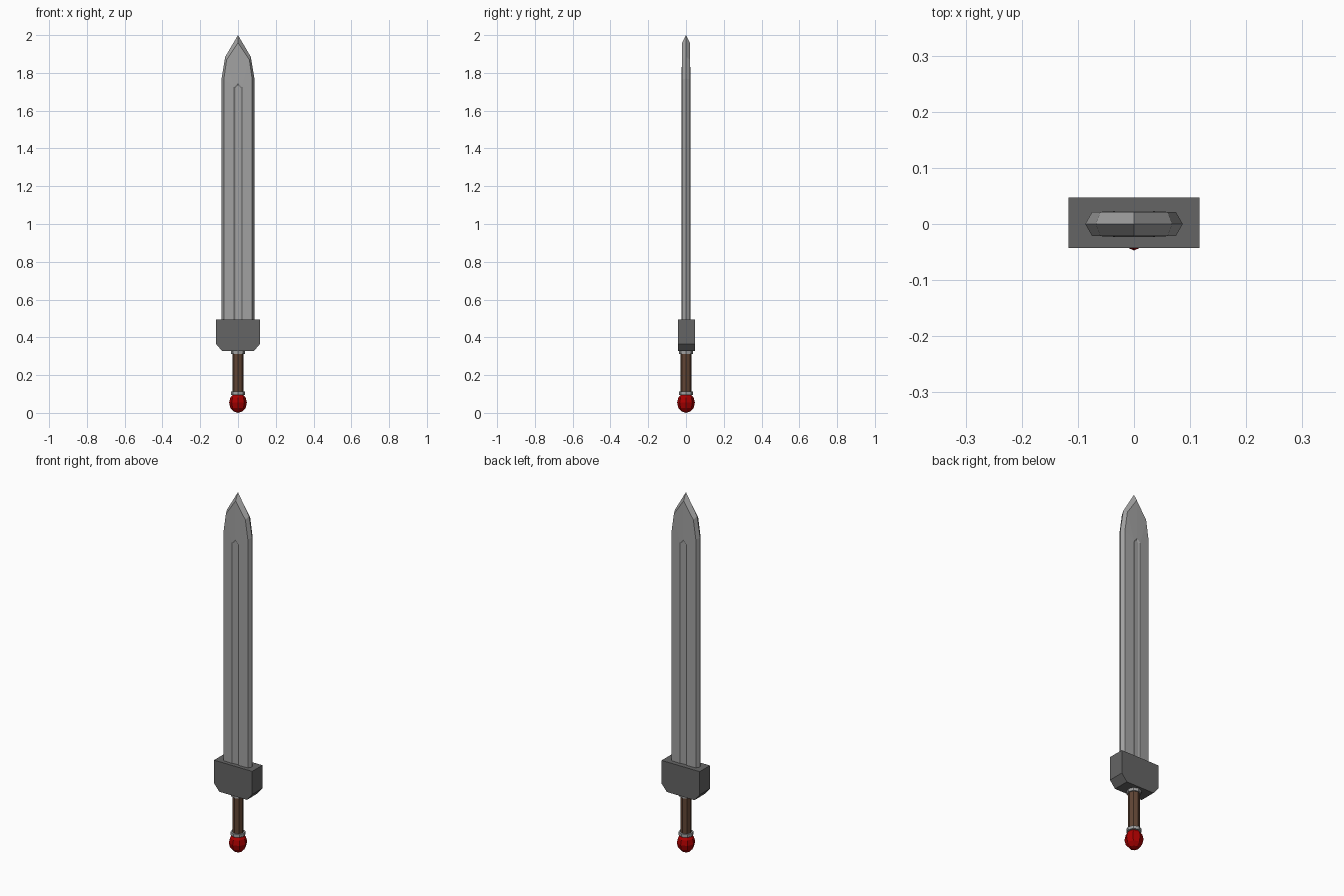
import bpy, bmesh

if "Cube" in bpy.data.objects:
    bpy.data.objects.remove(bpy.data.objects["Cube"])


def material(name, rgb):
    m = bpy.data.materials.new(name)
    m.diffuse_color = (*rgb, 1)
    m.use_nodes = True
    m.node_tree.nodes["Principled BSDF"].inputs["Base Color"].default_value = m.diffuse_color
    return m


def make(name, verts, faces, mat):
    me = bpy.data.meshes.new(name)
    me.from_pydata(verts, [], faces)
    bm = bmesh.new()
    bm.from_mesh(me)
    bmesh.ops.recalc_face_normals(bm, faces=bm.faces)
    bm.to_mesh(me)
    bm.free()
    me.materials.append(mat)
    ob = bpy.data.objects.new(name, me)
    bpy.context.collection.objects.link(ob)
    return ob


def cylinder(name, radius, z0, z1, mat, sides=8):
    bpy.ops.mesh.primitive_cylinder_add(vertices=sides, radius=radius, depth=z1 - z0,
                                        location=(0, 0, (z0 + z1) / 2))
    ob = bpy.context.object
    ob.name = name
    ob.data.materials.append(mat)
    return ob


steel = material("steel", (0.36, 0.36, 0.36))
dark = material("dark_steel", (0.13, 0.13, 0.13))
leather = material("leather", (0.12, 0.06, 0.035))
red = material("red", (0.4, 0.0, 0.0))

# Blade: one quarter (edge bevel, face, fuller wall, fuller floor), mirrored in x and y
base = 0.47
edge = [(.087, 0, base), (.087, 0, 1.77), (.068, 0, 1.885), (0, 0, 2.0)]
face = [(.075, -.021, base), (.075, -.021, 1.765), (.06, -.021, 1.87), (0, -.021, 1.96)]
rim = [(.02, -.0235, base), (.02, -.0235, 1.725), (0, -.0235, 1.745)]
floor = [(.013, -.019, base), (.013, -.019, 1.72), (0, -.019, 1.735), (0, -.019, base)]
faces = [(i, i + 1, i + 5, i + 4) for i in range(3)]            # edge bevel
faces += [(4, 5, 9, 8), (5, 6, 9), (6, 7, 10, 9)]               # flat of the blade
faces += [(8, 9, 12, 11), (9, 10, 13, 12), (11, 12, 13, 14)]    # fuller
blade = make("blade", edge + face + rim + floor, faces, steel)
mirror = blade.modifiers.new("mirror", 'MIRROR')
mirror.use_axis = (True, True, False)

# Guard: block with chamfered lower corners
half = [(.085, .328), (.117, .366), (.117, .495)]
profile = half + [(-x, z) for x, z in reversed(half)]
n = len(profile)
verts = [(x, y, z) for y in (-.043, .047) for x, z in profile]
faces = [tuple(range(n)), tuple(range(n, 2 * n))]
faces += [(i, (i + 1) % n, (i + 1) % n + n, i + n) for i in range(n)]
make("guard", verts, faces, dark)

# Grip with a collar at each end
cylinder("grip", .029, .09, .33, leather)
cylinder("upper_collar", .036, .312, .33, steel)
cylinder("lower_collar", .038, .096, .113, steel)

# Pommel: faceted ball
bpy.ops.mesh.primitive_uv_sphere_add(segments=8, ring_count=6, radius=1, location=(0, 0, .054))
pommel = bpy.context.object
pommel.name = "pommel"
pommel.scale = (.047, .047, .054)
pommel.data.materials.append(red)
